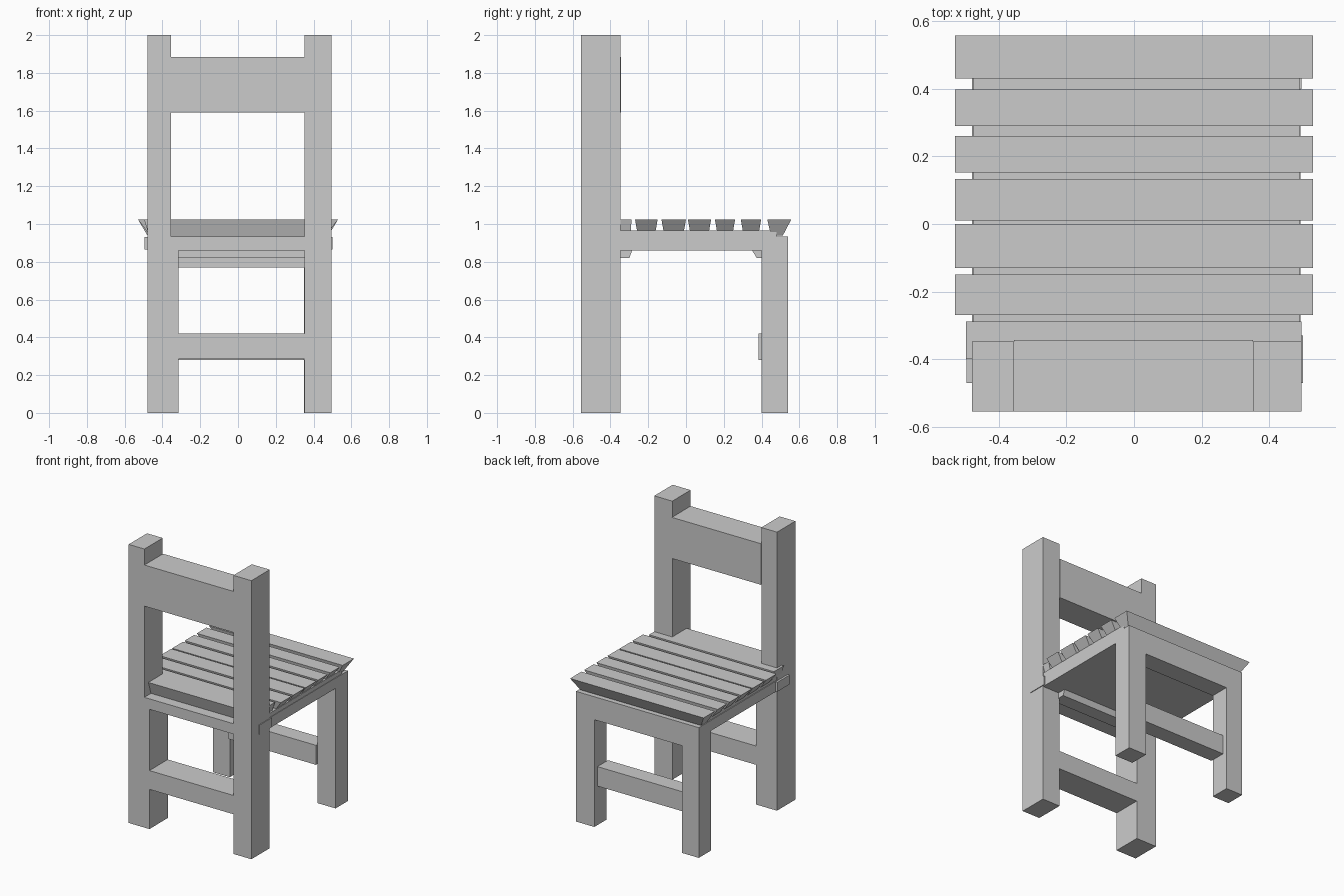
import bpy, bmesh

if "Cube" in bpy.data.objects:
    bpy.data.objects.remove(bpy.data.objects["Cube"])


def taper(name, x0, x1, y0, y1, z0, z1, dx=0.0, dy0=0.0, dy1=0.0):
    """Box whose bottom face is drawn in by dx at both ends, dy0 / dy1 at back and front."""
    bm = bmesh.new()
    low = [bm.verts.new(p) for p in ((x0 + dx, y0 + dy0, z0), (x1 - dx, y0 + dy0, z0),
                                     (x1 - dx, y1 - dy1, z0), (x0 + dx, y1 - dy1, z0))]
    top = [bm.verts.new(p) for p in ((x0, y0, z1), (x1, y0, z1), (x1, y1, z1), (x0, y1, z1))]
    bm.faces.new(low[::-1])
    bm.faces.new(top)
    for i in range(4):
        j = (i + 1) % 4
        bm.faces.new((low[i], low[j], top[j], top[i]))
    me = bpy.data.meshes.new(name)
    bm.to_mesh(me)
    bm.free()
    ob = bpy.data.objects.new(name, me)
    bpy.context.collection.objects.link(ob)
    return ob


def extrude_profile(name, pts, y0, y1):
    """Extrude an x-z outline along y."""
    bm = bmesh.new()
    a = [bm.verts.new((x, y0, z)) for x, z in pts]
    b = [bm.verts.new((x, y1, z)) for x, z in pts]
    bm.faces.new(a)
    bm.faces.new(b[::-1])
    for i in range(len(pts)):
        j = (i + 1) % len(pts)
        bm.faces.new((a[i], b[i], b[j], a[j]))
    bmesh.ops.recalc_face_normals(bm, faces=bm.faces)
    me = bpy.data.meshes.new(name)
    bm.to_mesh(me)
    bm.free()
    ob = bpy.data.objects.new(name, me)
    bpy.context.collection.objects.link(ob)
    return ob


# Tall backrest posts, the left one wider below the seat
BACK, FRONT = -0.555, -0.347
extrude_profile("back_post_left", [(-0.48, 0), (-0.315, 0), (-0.315, 0.86),
                                   (-0.355, 0.86), (-0.355, 2), (-0.48, 2)], BACK, FRONT)
taper("back_post_right", 0.352, 0.495, BACK, FRONT, 0, 2)

# Rails between the posts
taper("backrest_rail", -0.355, 0.352, BACK, -0.343, 1.59, 1.885)
taper("back_stretcher", -0.315, 0.352, BACK, FRONT, 0.285, 0.42)

# Short legs with apron as one arch, and the recessed stretcher
extrude_profile("front_leg_arch", [(-0.48, 0), (-0.345, 0), (-0.345, 0.77), (0.35, 0.77),
                                   (0.35, 0), (0.495, 0), (0.495, 0.935), (-0.48, 0.935)],
                0.40, 0.54)
taper("front_stretcher", -0.345, 0.35, 0.385, 0.505, 0.28, 0.42)

# Seat frame slab with small tenon ends at the posts
taper("seat_frame", -0.48, 0.493, BACK, 0.40, 0.86, 0.935)
for side, x0, x1 in (("left", -0.495, -0.47), ("right", 0.48, 0.5)):
    taper("tenon_" + side, x0, x1, -0.47, -0.33, 0.865, 0.932)
taper("seat_support", -0.475, 0.49, FRONT, 0.48, 0.935, 0.965)

# Beams below the seat
taper("back_beam", -0.34, 0.36, -0.40, -0.285, 0.82, 0.86, dy1=0.015)
taper("front_beam", -0.35, 0.36, 0.35, 0.40, 0.82, 0.86, dy0=0.025)

# Seat slats, each narrower at the bottom
slats = [(-0.27, -0.15), (-0.13, 0.0), (0.01, 0.133), (0.153, 0.26), (0.29, 0.398)]
for i, (y0, y1) in enumerate(slats):
    taper(f"seat_slat_{i + 1}", -0.53, 0.53, y0, y1, 0.957, 1.025, 0.05, 0.012, 0.012)
taper("front_slat", -0.53, 0.53, 0.43, 0.558, 0.94, 1.025, 0.05, 0.02, 0.045)
taper("rear_slat", -0.497, 0.495, -0.40, -0.288, 0.957, 1.025, 0.02, 0.0, 0.005)
taper("rear_slat_inner", -0.355, 0.352, -0.51, -0.39, 0.935, 1.025, 0.0, 0.03, 0.0)
